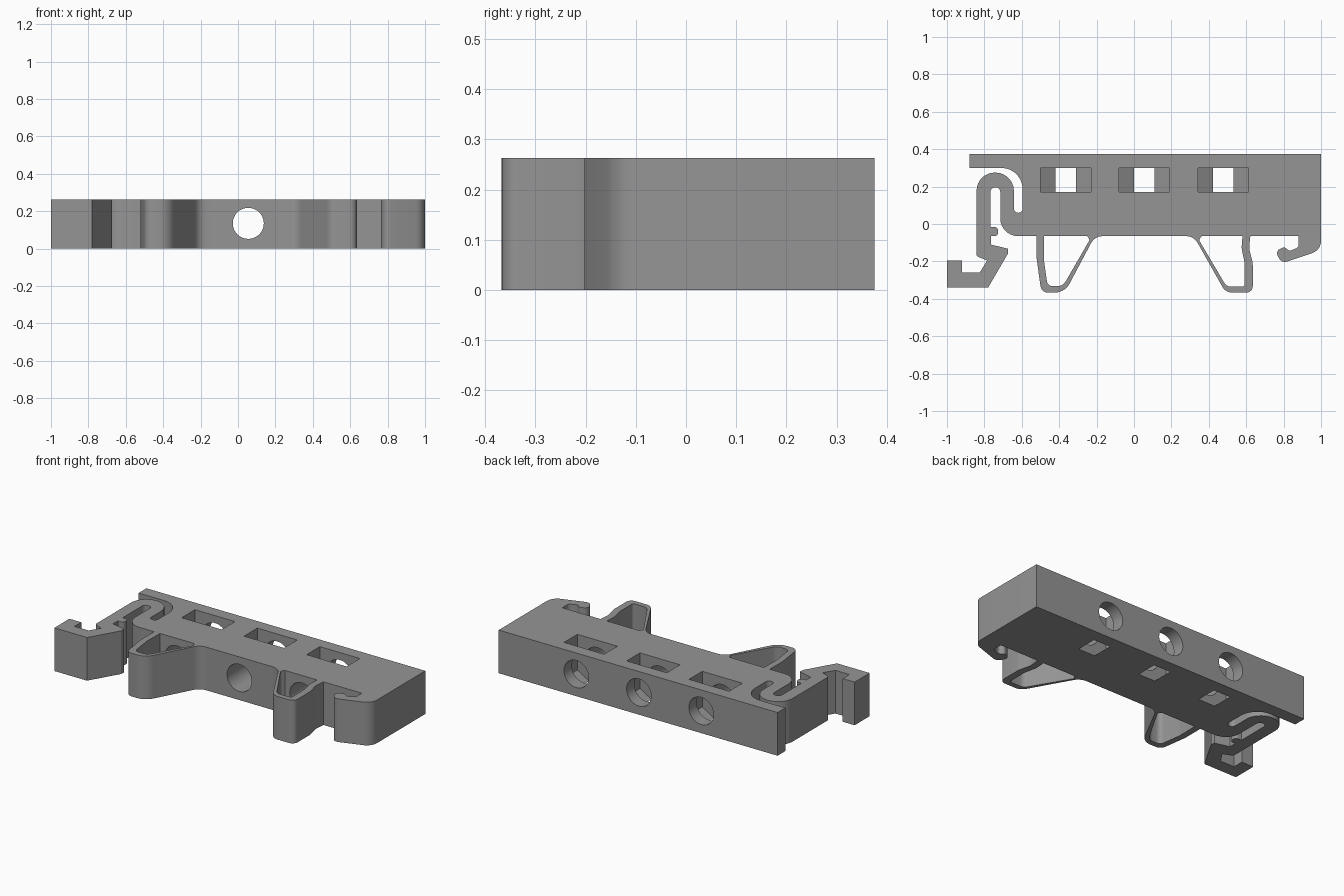
import bpy, bmesh, math
from mathutils import Vector

if "Cube" in bpy.data.objects:
    bpy.data.objects.remove(bpy.data.objects["Cube"])

H = 0.263          # thickness of the clip
HOLE_Z = 0.135     # height of the screw axis
HOLE_R = 0.083
SCREWS = (-0.365, 0.055, 0.477)

grey = bpy.data.materials.new("plain grey")
grey.diffuse_color = (0.30, 0.30, 0.30, 1)
grey.use_nodes = True
grey.node_tree.nodes["Principled BSDF"].inputs["Base Color"].default_value = grey.diffuse_color


def fillet(points, segs=7):
    """Round each (x, y, radius) corner of a closed outline."""
    out = []
    n = len(points)
    for i, (x, y, r) in enumerate(points):
        p = Vector((x, y))
        a = Vector(points[i - 1][:2]) - p
        b = Vector(points[(i + 1) % n][:2]) - p
        if r == 0:
            out.append(p)
            continue
        ang = a.angle(b)
        t = min(r / math.tan(ang / 2), a.length * 0.499, b.length * 0.499)
        r = t * math.tan(ang / 2)
        a.normalize()
        b.normalize()
        c = p + (a + b).normalized() * (r / math.sin(ang / 2))
        s, e = p + a * t - c, p + b * t - c
        sweep = s.angle_signed(e)
        for k in range(segs + 1):
            q = s.copy()
            th = -sweep * k / segs
            out.append(c + Vector((q.x * math.cos(th) - q.y * math.sin(th),
                                   q.x * math.sin(th) + q.y * math.cos(th))))
    return out


def prism(name, outline, origin, u, v, w):
    """Extrude a 2D outline (axes u, v) along the vector w."""
    o, u, v, w = map(Vector, (origin, u, v, w))
    bm = bmesh.new()
    face = bm.faces.new([bm.verts.new(o + u * p[0] + v * p[1]) for p in outline])
    res = bmesh.ops.extrude_face_region(bm, geom=[face])
    bmesh.ops.translate(bm, vec=w,
                        verts=[g for g in res["geom"] if isinstance(g, bmesh.types.BMVert)])
    bmesh.ops.recalc_face_normals(bm, faces=bm.faces)
    me = bpy.data.meshes.new(name)
    bm.to_mesh(me)
    bm.free()
    me.materials.append(grey)
    ob = bpy.data.objects.new(name, me)
    bpy.context.collection.objects.link(ob)
    return ob


def flat(name, outline, z0, h):
    return prism(name, outline, (0, 0, z0), (1, 0, 0), (0, 1, 0), (0, 0, h))


# Outline sections, running clockwise from the back left corner
back = [(-0.88, 0.375, 0), (1.0, 0.375, 0)]
end_hook = [(1.0, -0.14, 0.07), (0.79, -0.21, 0.035), (0.755, -0.145, 0.035),
            (0.805, -0.122, 0.02), (0.83, -0.145, 0.02), (0.88, -0.125, 0.02), (0.88, -0.065, 0)]
right_leg = [(0.622, -0.065, 0), (0.615, -0.13, 0.1), (0.635, -0.21, 0.1),
             (0.635, -0.367, 0.035), (0.49, -0.367, 0.06), (0.32, -0.065, 0.07)]
left_leg = [(-0.21, -0.065, 0.07), (-0.37, -0.367, 0.09), (-0.495, -0.367, 0.04),
            (-0.52, -0.19, 0.1), (-0.52, -0.065, 0)]
spring_inner = [(-0.715, -0.065, 0.095), (-0.715, 0.195, 0.023), (-0.767, 0.195, 0.023)]
latch = [(-0.767, -0.015, 0), (-0.727, -0.015, 0.02), (-0.727, -0.065, 0.02),
         (-0.765, -0.065, 0), (-0.765, -0.11, 0), (-0.675, -0.132, 0),
         (-0.675, -0.16, 0), (-0.78, -0.34, 0), (-1.0, -0.34, 0),
         (-1.0, -0.195, 0), (-0.92, -0.195, 0), (-0.92, -0.26, 0),
         (-0.825, -0.26, 0), (-0.785, -0.195, 0), (-0.842, -0.172, 0.015)]
spring_outer = [(-0.842, 0.275, 0.098), (-0.642, 0.275, 0.098), (-0.642, 0.06, 0.023),
                (-0.595, 0.06, 0.023), (-0.595, 0.30, 0.115), (-0.88, 0.30, 0)]
clip = flat("mounting_clip", fillet(back + end_hook + right_leg + left_leg
                                    + spring_inner + latch + spring_outer), 0, H)

# Openings inside the two spring legs
cutters = [
    flat("left_leg_opening", fillet([
        (-0.48, -0.065, 0), (-0.25, -0.065, 0), (-0.237, -0.085, 0.012),
        (-0.38, -0.332, 0.05), (-0.462, -0.332, 0.03), (-0.482, -0.19, 0.1)]), -0.1, 0.5),
    flat("right_leg_opening", fillet([
        (0.362, -0.065, 0), (0.58, -0.065, 0), (0.575, -0.13, 0.1), (0.592, -0.21, 0.1),
        (0.592, -0.335, 0.015), (0.495, -0.335, 0.04), (0.347, -0.085, 0.012)]), -0.1, 0.5),
]

# Nut pockets with a V floor, and screw holes through the body
circle = [(HOLE_R * math.cos(i * math.pi / 20), HOLE_R * math.sin(i * math.pi / 20))
          for i in range(40)]
pocket = [(-0.135, 0.4), (-0.135, 0.046), (0, -0.032), (0.135, 0.046), (0.135, 0.4)]
for x in SCREWS:
    cutters.append(prism("nut_pocket", pocket, (x, 0.172, 0), (1, 0, 0), (0, 0, 1), (0, 0.128, 0)))
    cutters.append(prism("screw_hole", circle, (x, -0.075, HOLE_Z),
                         (1, 0, 0), (0, 0, 1), (0, 0.5, 0)))

for c in cutters:
    m = clip.modifiers.new(c.name, "BOOLEAN")
    m.operation, m.solver, m.object = "DIFFERENCE", "EXACT", c
bpy.context.view_layer.objects.active = clip
clip.select_set(True)
for m in list(clip.modifiers):
    bpy.ops.object.modifier_apply(modifier=m.name)
for c in cutters:
    bpy.data.objects.remove(c)

bpy.ops.object.shade_smooth_by_angle(angle=math.radians(30))
